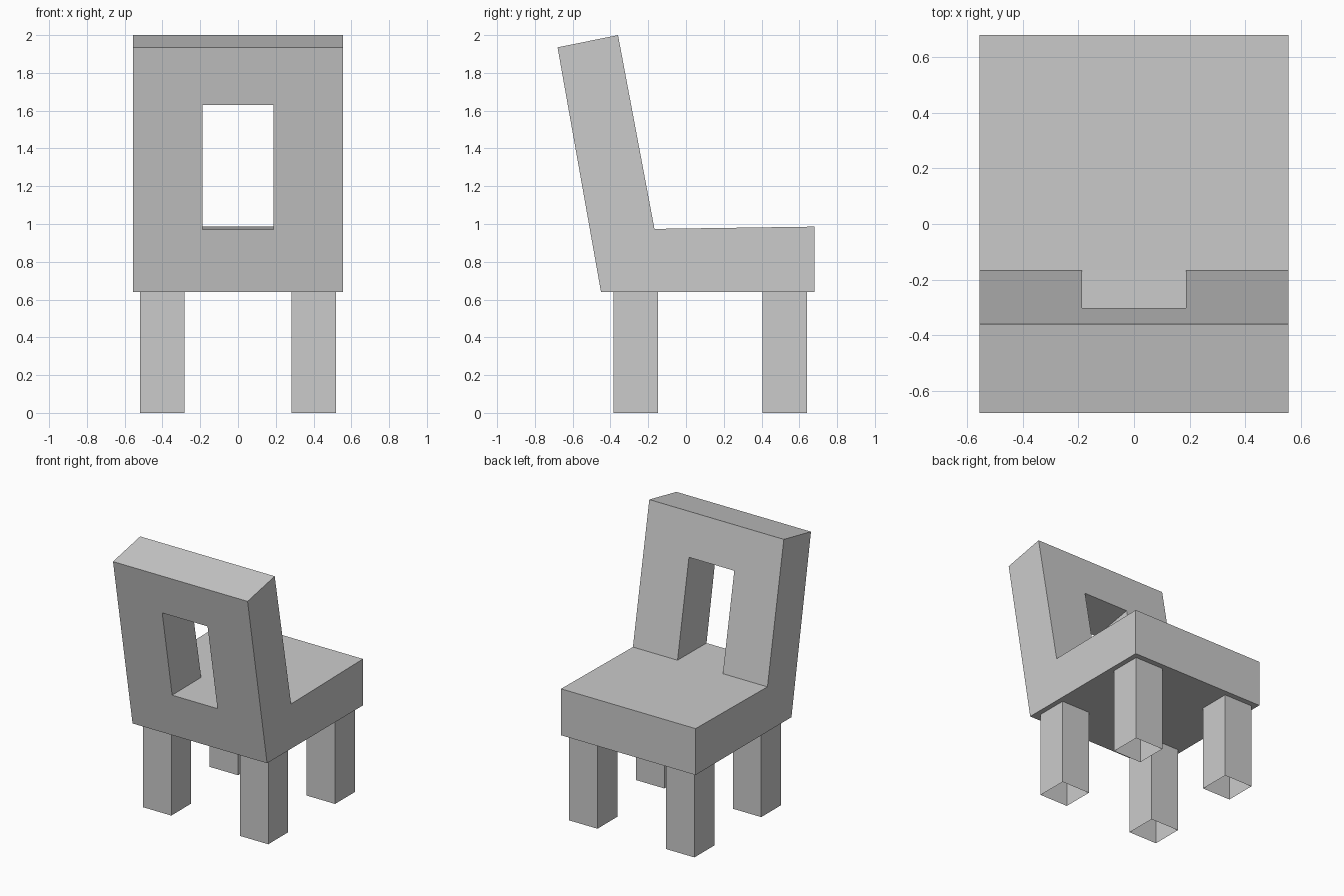
import bpy, bmesh
from collections import Counter
from mathutils import Vector

if "Cube" in bpy.data.objects:
    bpy.data.objects.remove(bpy.data.objects["Cube"], do_unlink=True)

# Single plain grey
GREY = (0.6, 0.6, 0.6, 1)
grey = bpy.data.materials.new("plain grey")
grey.use_nodes = True
grey.diffuse_color = GREY
grey.node_tree.nodes["Principled BSDF"].inputs["Base Color"].default_value = GREY


def finish(name, bm):
    mesh = bpy.data.meshes.new(name)
    bm.to_mesh(mesh)
    bm.free()
    mesh.materials.append(grey)
    obj = bpy.data.objects.new(name, mesh)
    bpy.context.collection.objects.link(obj)
    return obj


# Side profile of seat and leaning back, as (y, z)
profile = {
    "under_back": Vector((-0.45, 0.64)), "under_front": Vector((0.68, 0.64)),
    "seat_front": Vector((0.68, 0.986)), "crease": Vector((-0.167, 0.974)),
    "top_front": Vector((-0.36, 2.0)), "top_back": Vector((-0.68, 1.935)),
}
p = profile
p["hole_floor"] = p["under_back"].lerp(p["top_back"], 0.256)
p["hole_top_back"] = p["under_back"].lerp(p["top_back"], 0.764)
p["hole_top_front"] = p["crease"].lerp(p["top_front"], 0.698)

cells = {
    "seat": ["under_back", "under_front", "seat_front", "crease", "hole_floor"],
    "posts": ["hole_floor", "crease", "hole_top_front", "hole_top_back"],
    "rail": ["hole_top_back", "hole_top_front", "top_front", "top_back"],
}
strips = [-0.555, -0.187, 0.187, 0.555]

# Stack the cells across the width, leaving the opening out
faces = []
for i in range(3):
    for cell, names in cells.items():
        if cell == "posts" and i == 1:
            continue
        faces += [[(n, i) for n in names], [(n, i + 1) for n in names]]
        for a, b in zip(names, names[1:] + names[:1]):
            faces.append([(a, i), (b, i), (b, i + 1), (a, i + 1)])

# Keep only the outer walls, which belong to a single cell
count = Counter(frozenset(f) for f in faces)
bm = bmesh.new()
verts = {}
for face in faces:
    if count[frozenset(face)] > 1:
        continue
    for n, i in face:
        if (n, i) not in verts:
            verts[n, i] = bm.verts.new((strips[i], *p[n]))
    bm.faces.new([verts[k] for k in face])
bmesh.ops.recalc_face_normals(bm, faces=bm.faces)
finish("seat_and_back", bm)


# Square legs, open at the bottom
def leg(name, x, y):
    bm = bmesh.new()
    bmesh.ops.create_cube(bm, size=1)
    bmesh.ops.scale(bm, vec=(0.235, 0.235, 0.64), verts=bm.verts)
    caps = [f for f in bm.faces if abs(f.normal.z) > 0.5]
    bmesh.ops.delete(bm, geom=caps, context="FACES")
    finish(name, bm).location = (x, y, 0.32)


for side, x in (("left", 0.4), ("right", -0.4)):
    for end, y in (("front", -0.265), ("rear", 0.522)):
        leg(f"{end}_{side}_leg", x, y)
